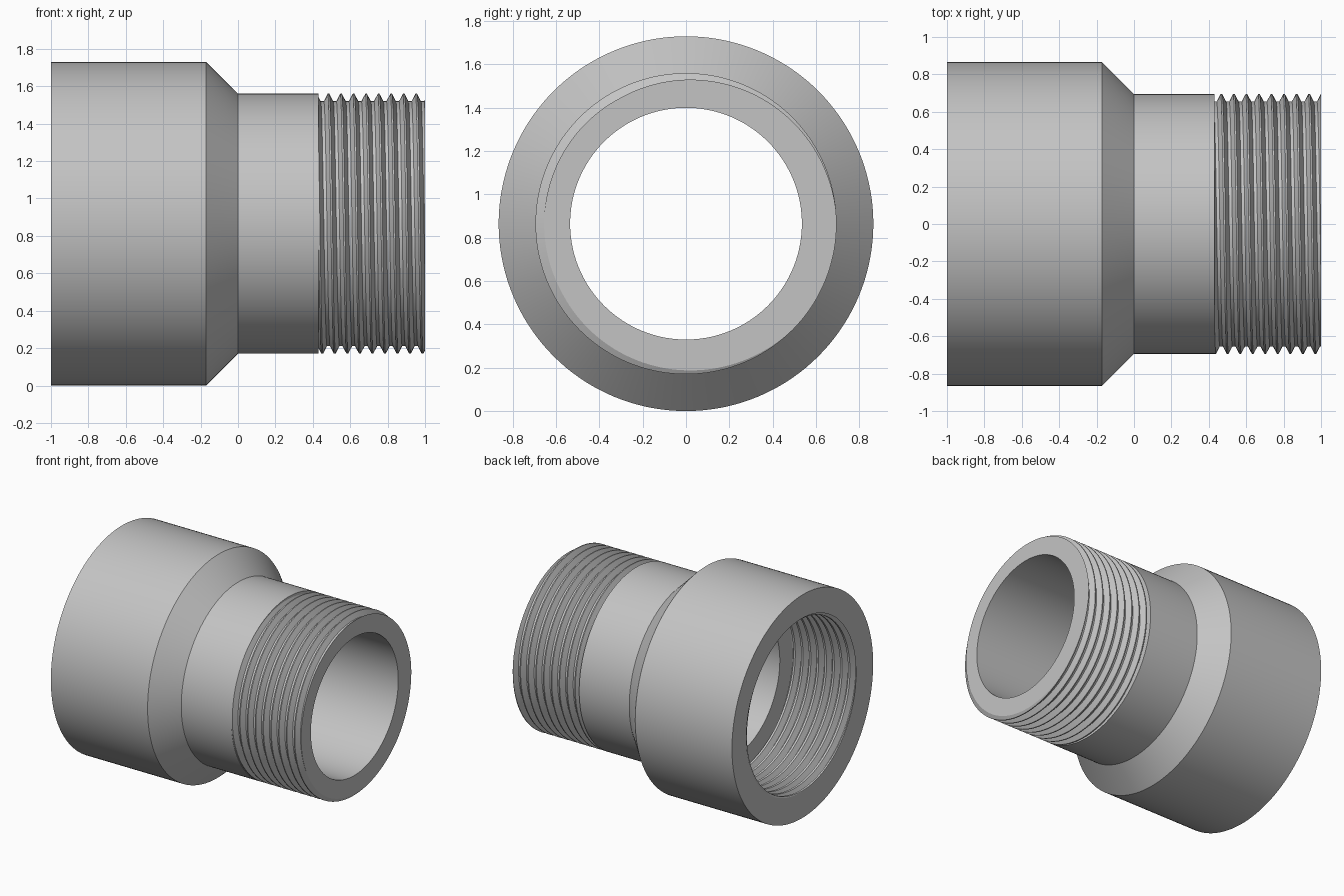
import bpy, bmesh, math

if "Cube" in bpy.data.objects:
    bpy.data.objects.remove(bpy.data.objects["Cube"])

SEGMENTS = 144
AXIS_Z = 0.865          # height of the pipe axis
BIG_R, NECK_R, BORE_R = 0.865, 0.695, 0.535
ROOT_R, PITCH = 0.655, 0.067
PHASE = 0.484 - PITCH / 4


def thread_radius(x, turn):
    """Truncated V thread: narrow flat crest, wider flat root."""
    u = ((x - PHASE) / PITCH - turn) % 1
    u = min(u, 1 - u)
    t = min(max((u - 0.0625) / 0.3125, 0), 1)
    return NECK_R + (ROOT_R - NECK_R) * t


def thread_points(x0, x1, turn):
    """Section through a right-hand helix, clipped to x0..x1."""
    first = math.floor((x0 - PHASE) / PITCH) - 2
    last = math.ceil((x1 - PHASE) / PITCH) + 2
    points = []
    for k in range(first, last):
        for offset in (-0.0625, 0.0625, 0.375, 0.625):
            x = PHASE + PITCH * (k + turn + offset)
            x = min(max(x, x0), x1)
            points.append((x, thread_radius(x, turn)))
    return points


def section(turn):
    """Closed wall section of the fitting at one angle."""
    outside = [(-1, BIG_R), (-0.17, BIG_R), (0, NECK_R), (0.43, NECK_R)]
    male = thread_points(0.43, 1, turn)
    bore = [(1, BORE_R), (-0.43, BORE_R)]
    female = thread_points(-1, -0.43, turn)[::-1]
    return outside + male + bore + female


# Sweep the section around the x axis
bm = bmesh.new()
columns = []
for j in range(SEGMENTS + 1):
    turn = j / SEGMENTS
    a = 2 * math.pi * turn
    columns.append([bm.verts.new((x, r * math.cos(a), AXIS_Z + r * math.sin(a)))
                    for x, r in section(turn)])
for c, d in zip(columns, columns[1:]):
    for i in range(len(c)):
        n = (i + 1) % len(c)
        bm.faces.new((c[i], d[i], d[n], c[n]))

# Join the seam and collapse the clipped thread ends
bmesh.ops.remove_doubles(bm, verts=bm.verts[:], dist=0.0001)
bmesh.ops.recalc_face_normals(bm, faces=bm.faces[:])
mesh = bpy.data.meshes.new("threaded_reducer")
bm.to_mesh(mesh)
bm.free()

# Plain grey metal
grey = bpy.data.materials.new("grey_metal")
grey.use_nodes = True
colour = (0.55, 0.55, 0.55, 1)
grey.diffuse_color = colour
grey.node_tree.nodes["Principled BSDF"].inputs["Base Color"].default_value = colour
mesh.materials.append(grey)

fitting = bpy.data.objects.new("threaded_reducer", mesh)
bpy.context.collection.objects.link(fitting)
bpy.context.view_layer.objects.active = fitting
fitting.select_set(True)
bpy.ops.object.shade_smooth_by_angle(angle=math.radians(25))
